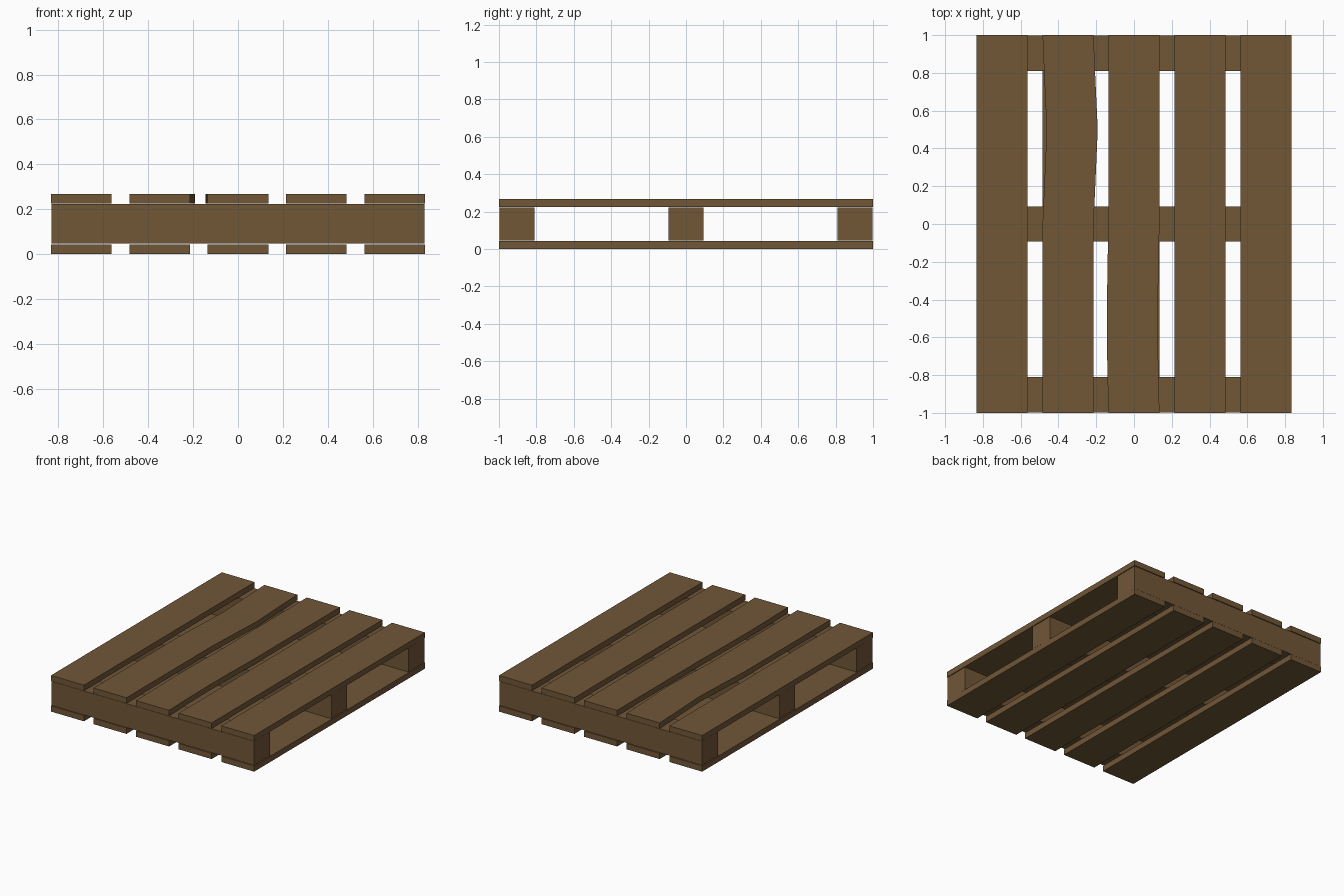
import bpy, bmesh

if "Cube" in bpy.data.objects:
    bpy.data.objects.remove(bpy.data.objects["Cube"])

wood = bpy.data.materials.new("brown_wood")
wood.diffuse_color = (0.165, 0.096, 0.039, 1)
wood.use_nodes = True
wood.node_tree.nodes["Principled BSDF"].inputs["Base Color"].default_value = wood.diffuse_color


def board(name, cx, width, y0, y1, z0, z1, bend=()):
    """Rectangular board along y; bend is a list of (y, sideways shift) sections."""
    sections = [(y0, 0)] + list(bend) + [(y1, 0)]
    bm = bmesh.new()
    h = width / 2
    rings = [[bm.verts.new((cx + dx + sx * h, y, z))
              for sx, z in ((-1, z0), (1, z0), (1, z1), (-1, z1))]
             for y, dx in sections]
    for a, b in zip(rings, rings[1:]):
        for i in range(4):
            j = (i + 1) % 4
            bm.faces.new((a[i], a[j], b[j], b[i]))
    bm.faces.new(rings[0])
    bm.faces.new(rings[-1])
    bmesh.ops.recalc_face_normals(bm, faces=bm.faces)
    me = bpy.data.meshes.new(name)
    bm.to_mesh(me)
    bm.free()
    me.materials.append(wood)
    ob = bpy.data.objects.new(name, me)
    bpy.context.collection.objects.link(ob)
    return ob


# slightly bowed deck boards, by index
bends = {
    1: [(0.0, 0), (0.25, 0.011), (0.5, 0.022), (0.78, 0.009)],
    2: [(-0.78, -0.006), (-0.5, -0.009), (-0.2, -0.005), (0.0, 0)],
}

# top and bottom slats
for i in range(5):
    x = (i - 2) * 0.349
    board(f"top_slat_{i + 1}", x, 0.27, -1, 1, 0.226, 0.268, bends.get(i, ()))
    board(f"bottom_slat_{i + 1}", x, 0.27, -1, 1, 0.0, 0.043)

# three cross bearers between the decks
for name, y in (("front", -0.904), ("middle", 0.0), ("back", 0.904)):
    board(f"{name}_bearer", 0, 1.66, y - 0.093, y + 0.093, 0.046, 0.223)
